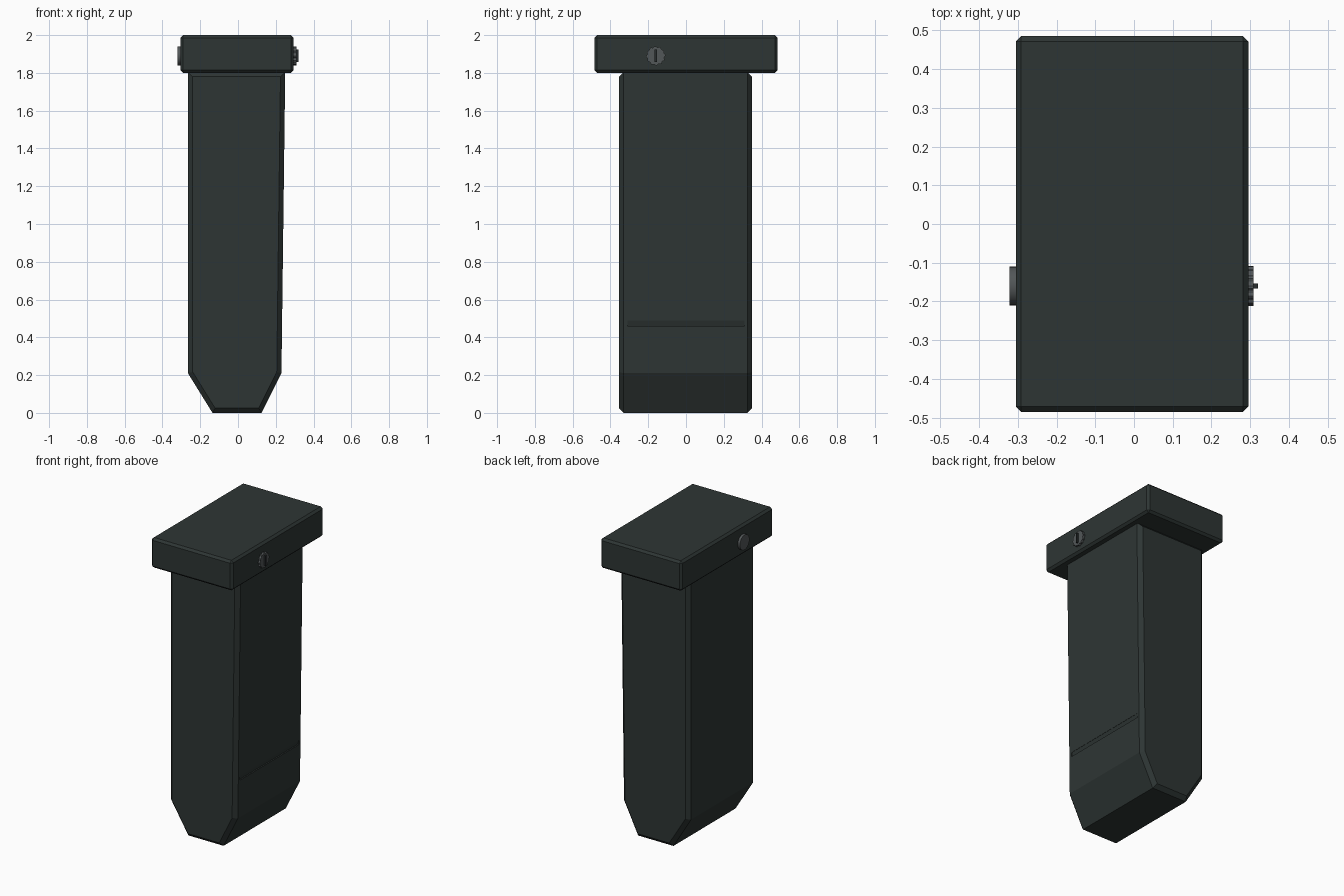
import bpy, bmesh
from math import cos, sin, pi

cube = bpy.data.objects.get("Cube")
if cube:
    bpy.data.objects.remove(cube, do_unlink=True)


def material(name, rgb, roughness):
    mat = bpy.data.materials.new(name)
    mat.use_nodes = True
    mat.diffuse_color = (*rgb, 1)
    shader = mat.node_tree.nodes["Principled BSDF"]
    shader.inputs["Base Color"].default_value = (*rgb, 1)
    shader.inputs["Roughness"].default_value = roughness
    return mat


casing = material("dark green grey", (0.027, 0.036, 0.034), 0.6)
metal = material("worn steel", (0.085, 0.095, 0.098), 0.5)
slot = material("dark slot", (0.022, 0.027, 0.028), 0.6)


def prism(name, outline, axis, start, end, mat, chamfer=0, chamfer_sides=False):
    """Extrude a 2D outline along x (outline in y, z) or y (outline in x, z)."""
    bm = bmesh.new()

    def place(p, d):
        return (d, p[0], p[1]) if axis == "x" else (p[0], d, p[1])

    near = [bm.verts.new(place(p, start)) for p in outline]
    far = [bm.verts.new(place(p, end)) for p in outline]
    caps = [bm.faces.new(near), bm.faces.new(far)]
    for i in range(len(outline)):
        j = (i + 1) % len(outline)
        bm.faces.new((near[i], near[j], far[j], far[i]))
    if chamfer:
        edges = bm.edges[:] if chamfer_sides else [e for f in caps for e in f.edges]
        bmesh.ops.bevel(bm, geom=edges, offset=chamfer, segments=1,
                        affect="EDGES", clamp_overlap=True)
    bmesh.ops.recalc_face_normals(bm, faces=bm.faces[:])
    mesh = bpy.data.meshes.new(name)
    bm.to_mesh(mesh)
    bm.free()
    mesh.materials.append(mat)
    obj = bpy.data.objects.new(name, mesh)
    bpy.context.collection.objects.link(obj)
    return obj


def activate(obj):
    bpy.ops.object.select_all(action="DESELECT")
    obj.select_set(True)
    bpy.context.view_layer.objects.active = obj


# Tapered body with chamfered front and back outlines
body = prism("body", [(-0.135, 0), (0.125, 0), (0.23, 0.21), (0.25, 1.805),
                      (-0.265, 1.805), (-0.265, 0.21)],
             "y", -0.355, 0.35, casing, chamfer=0.025)

# Shallow finger notch across the left face
notch = prism("notch_cutter", [(0.224, 0.46), (0.26, 0.46), (0.26, 0.488), (0.232, 0.488)],
              "y", -0.31, 0.31, casing)
notch.hide_render = True
cut = body.modifiers.new("notch", "BOOLEAN")
cut.operation = "DIFFERENCE"
cut.object = notch
cut.solver = "EXACT"
activate(body)
bpy.ops.object.modifier_apply(modifier=cut.name)
bpy.data.objects.remove(notch, do_unlink=True)

# Overhanging cap block
prism("cap", [(-0.305, 1.8), (0.295, 1.8), (0.295, 2.0), (-0.305, 2.0)],
      "y", -0.485, 0.485, casing, chamfer=0.014, chamfer_sides=True)

# Lock: ribbed dial with a raised key bar, plain disc on the other side
lock_y, lock_z = -0.16, 1.89


def ring(count, radii):
    return [(lock_y + radii[i % len(radii)] * cos(2 * pi * i / count),
             lock_z + radii[i % len(radii)] * sin(2 * pi * i / count)) for i in range(count)]


prism("lock_dial", ring(48, (0.051, 0.051, 0.046, 0.046)), "x", 0.285, 0.309, metal)
prism("key_bar", [(lock_y - 0.006, lock_z - 0.033), (lock_y + 0.006, lock_z - 0.033),
                  (lock_y + 0.006, lock_z + 0.033), (lock_y - 0.006, lock_z + 0.033)],
      "x", 0.305, 0.32, slot)
disc = prism("lock_disc", ring(32, (0.05,)), "x", -0.321, -0.295, metal)
activate(disc)
bpy.ops.object.shade_smooth_by_angle()
